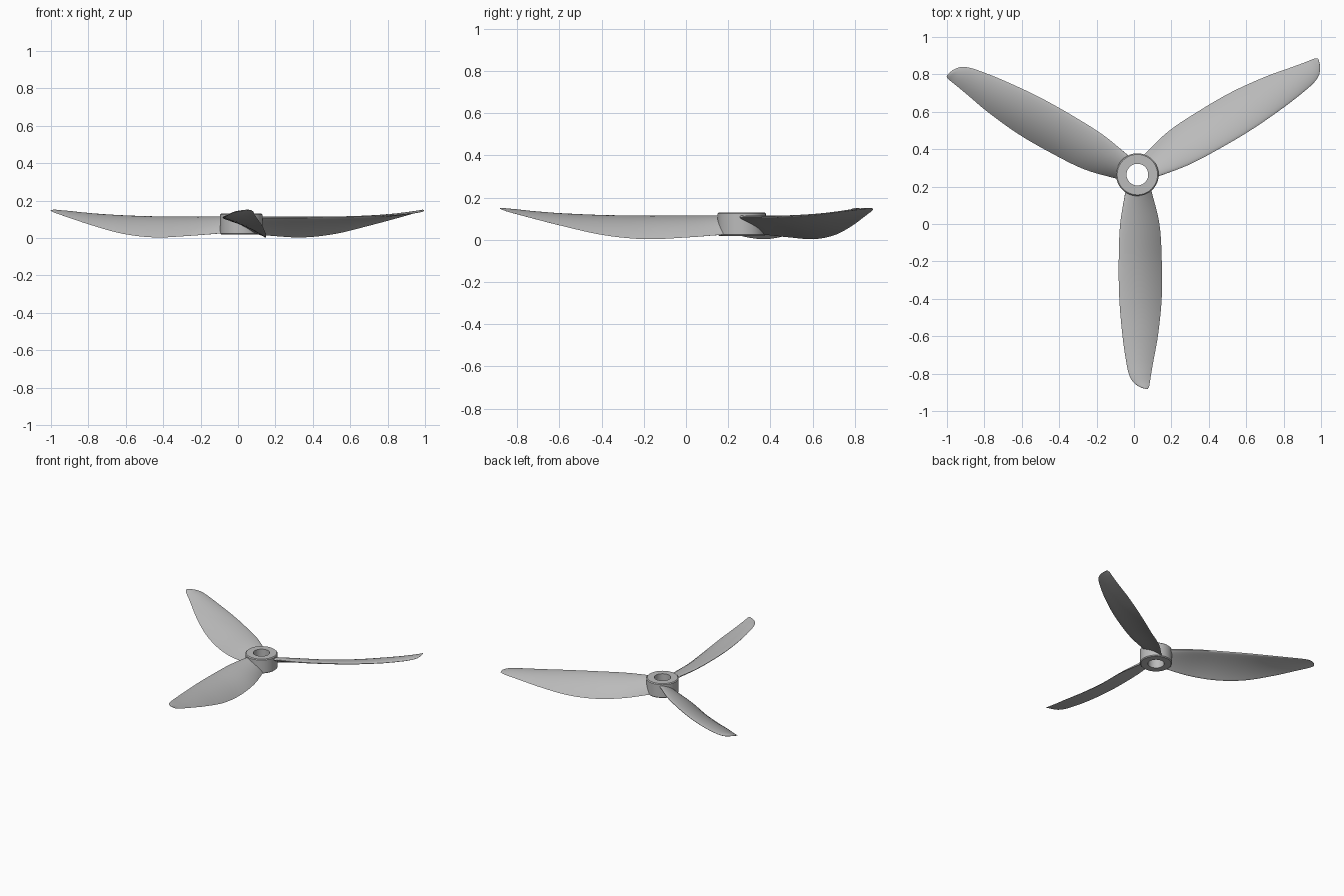
import bpy, bmesh, math
from mathutils import Vector

if "Cube" in bpy.data.objects:
    bpy.data.objects.remove(bpy.data.objects["Cube"])

HUB = Vector((0.018, 0.264, 0))

grey = bpy.data.materials.new("light_grey")
grey.use_nodes = True
grey.diffuse_color = (0.5, 0.5, 0.5, 1)
grey.node_tree.nodes["Principled BSDF"].inputs["Base Color"].default_value = (0.5, 0.5, 0.5, 1)


def finish(name, bm, angle):
    bmesh.ops.recalc_face_normals(bm, faces=bm.faces)
    mesh = bpy.data.meshes.new(name)
    bm.to_mesh(mesh)
    bm.free()
    mesh.materials.append(grey)
    obj = bpy.data.objects.new(name, mesh)
    bpy.context.collection.objects.link(obj)
    obj.location = HUB
    bpy.ops.object.select_all(action="DESELECT")
    obj.select_set(True)
    bpy.context.view_layer.objects.active = obj
    bpy.ops.object.shade_smooth_by_angle(angle=math.radians(angle))
    return obj


def bridge(bm, a, b):
    for i in range(len(a)):
        j = (i + 1) % len(a)
        bm.faces.new((a[i], a[j], b[j], b[i]))


# Hub: a ring with a bore and lightly bevelled outer rims
def build_hub(segments=64):
    profile = [(0.058, 0.018), (0.108, 0.018), (0.114, 0.024),
               (0.114, 0.124), (0.108, 0.13), (0.058, 0.13)]
    bm = bmesh.new()
    rings = []
    for s in range(segments):
        a = math.tau * s / segments
        rings.append([bm.verts.new((r * math.cos(a), r * math.sin(a), z)) for r, z in profile])
    for s in range(segments):
        bridge(bm, rings[s], rings[(s + 1) % segments])
    return finish("hub", bm, 30)


# Blade stations: reach, leading x, trailing x, leading z, trailing z, thickness
STATIONS = [
    (0.07, -0.06, 0.07, 0.11, 0.025, 0.026),
    (0.26, -0.092, 0.117, 0.11, 0.01, 0.024),
    (0.46, -0.1, 0.13, 0.11, 0.002, 0.022),
    (0.66, -0.097, 0.13, 0.113, 0.022, 0.02),
    (0.86, -0.08, 0.11, 0.12, 0.067, 0.016),
    (1.0, -0.06, 0.085, 0.13, 0.103, 0.012),
    (1.07, -0.044, 0.073, 0.137, 0.122, 0.01),
    (1.11, -0.022, 0.067, 0.142, 0.133, 0.007),
    (1.135, 0.012, 0.062, 0.147, 0.142, 0.005),
    (1.146, 0.043, 0.055, 0.149, 0.147, 0.002),
]


def smooth_stations(steps=5):
    pts = [Vector(s) for s in STATIONS]
    for i in range(len(pts) - 1):
        p, q = pts[i], pts[i + 1]
        prev, nxt = pts[max(i - 1, 0)], pts[min(i + 2, len(pts) - 1)]
        # Slopes are taken against reach, so uneven spacing stays smooth
        m = (q - prev) * ((q[0] - p[0]) / (q[0] - prev[0]))
        n = (nxt - p) * ((q[0] - p[0]) / (nxt[0] - p[0]))
        for k in range(steps):
            t = k / steps
            yield (p * (1 + 2 * t) * (1 - t) ** 2 + m * t * (1 - t) ** 2
                   + q * t * t * (3 - 2 * t) + n * t * t * (t - 1))
    yield pts[-1]


# Cambered aerofoil section, round at the leading edge
def section(bm, station, count=14):
    reach, x0, x1, z0, z1, thick = station
    lead, trail = Vector((x0, -reach, z0)), Vector((x1, -reach, z1))
    chord = trail - lead
    normal = Vector((-chord.z, 0, chord.x)).normalized()
    verts = []
    for k in range(2 * count):
        u = (1 + math.cos(math.pi * k / count)) / 2
        side = 1 if k <= count else -1
        half = thick * (1.3 * math.sqrt(u) * (1 - u) + 0.04)
        camber = 0.28 * chord.length * u * (1 - u)
        verts.append(bm.verts.new(lead + chord * u + normal * (camber + side * half)))
    return verts


def build_blade(name, turn):
    bm = bmesh.new()
    rings = [section(bm, s) for s in smooth_stations()]
    for a, b in zip(rings, rings[1:]):
        bridge(bm, a, b)
    bm.faces.new(rings[0])
    bm.faces.new(rings[-1])
    blade = finish(name, bm, 50)
    blade.rotation_euler.z = math.radians(turn)


build_hub()
for i, name in enumerate(("front_blade", "left_blade", "right_blade")):
    build_blade(name, 120 * i)
